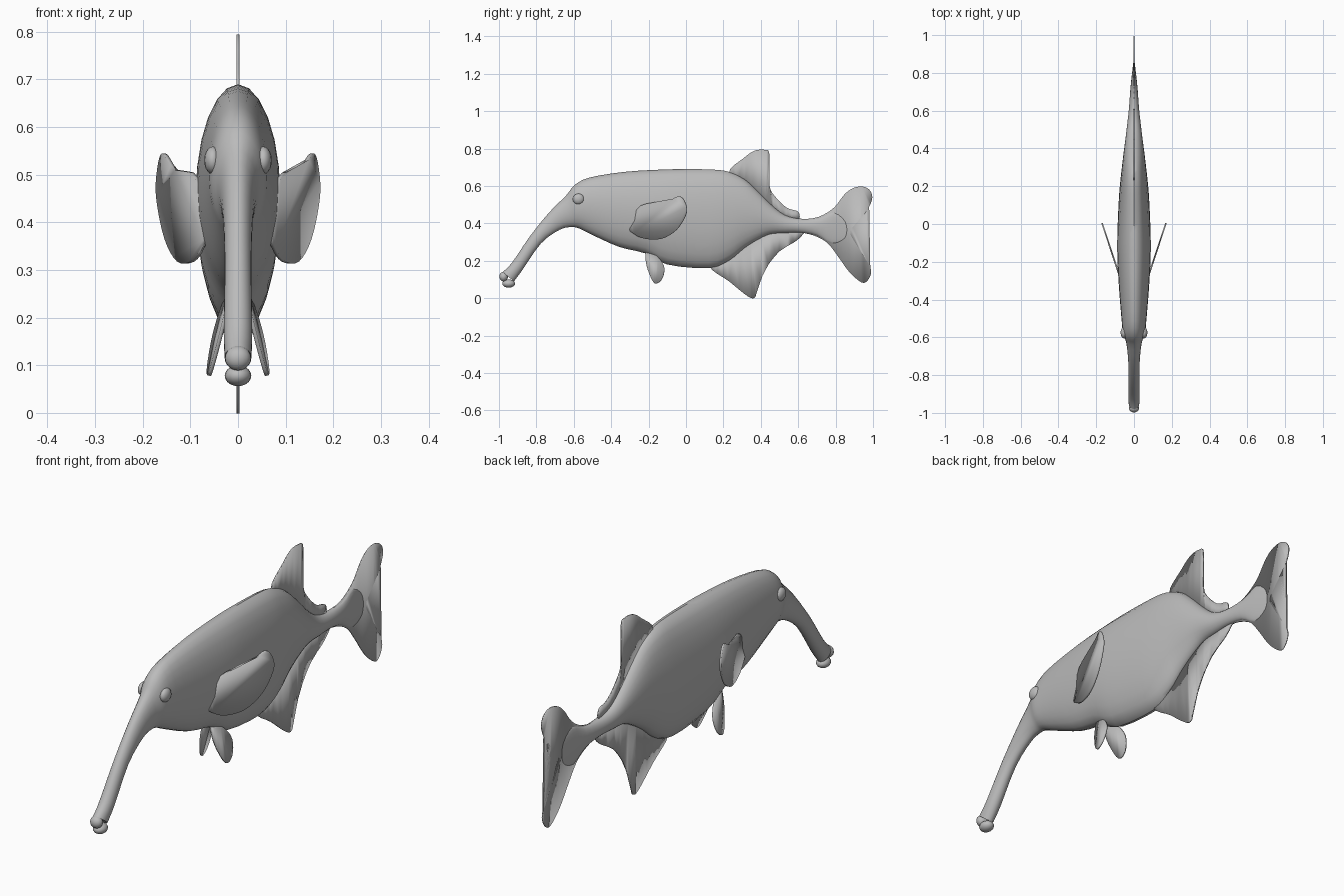
import bpy
import bmesh
from math import sin, cos, pi
from mathutils import Vector

default_cube = bpy.data.objects.get("Cube")
if default_cube:
    bpy.data.objects.remove(default_cube, do_unlink=True)

skin = bpy.data.materials.new("grey_skin")
skin.use_nodes = True
skin.diffuse_color = (0.5, 0.5, 0.5, 1)
skin.node_tree.nodes["Principled BSDF"].inputs["Base Color"].default_value = skin.diffuse_color


def smooth_path(points, steps, closed):
    """Resample control points of any dimension with a Catmull-Rom spline."""
    points = [Vector(p) for p in points]
    count = len(points)
    result = []
    for i in range(count if closed else count - 1):
        if closed:
            a, b, c, d = (points[(i + k) % count] for k in (-1, 0, 1, 2))
        else:
            a, b, c, d = (points[min(max(i + k, 0), count - 1)] for k in (-1, 0, 1, 2))
        for s in range(steps):
            t = s / steps
            result.append(b + (c - a) * (t / 2)
                          + (a * 2 - b * 5 + c * 4 - d) * (t * t / 2)
                          + (b * 3 - a - c * 3 + d) * (t ** 3 / 2))
    if not closed:
        result.append(points[-1])
    return result


def finish(name, bm, angle=0.7):
    bmesh.ops.recalc_face_normals(bm, faces=bm.faces)
    mesh = bpy.data.meshes.new(name)
    bm.to_mesh(mesh)
    bm.free()
    mesh.materials.append(skin)
    obj = bpy.data.objects.new(name, mesh)
    bpy.context.collection.objects.link(obj)
    bpy.ops.object.select_all(action='DESELECT')
    obj.select_set(True)
    bpy.context.view_layer.objects.active = obj
    bpy.ops.object.shade_smooth_by_angle(angle=angle)
    return obj


def loft_body(name, backs, bellies, widths, sides=24):
    """Elliptical rings, each spanning from a back point to a belly point."""
    tops = smooth_path([(y, z, w) for (y, z), w in zip(backs, widths)], 3, False)
    bottoms = smooth_path([(y, z, 0) for y, z in bellies], 3, False)
    bm = bmesh.new()
    rings = []
    for top, bottom in zip(tops, bottoms):
        middle = (top + bottom) / 2
        half = (top - bottom) / 2
        ring = []
        for i in range(sides):
            a = 2 * pi * i / sides
            ring.append(bm.verts.new((top.z * sin(a),
                                      middle.x + half.x * cos(a),
                                      middle.y + half.y * cos(a))))
        rings.append(ring)
    for one, two in zip(rings, rings[1:]):
        for i in range(sides):
            j = (i + 1) % sides
            bm.faces.new((one[i], one[j], two[j], two[i]))
    bm.faces.new(rings[0])
    bm.faces.new(rings[-1])
    return finish(name, bm)


def make_fin(name, outline, place=lambda y, z: 0.0, thickness=0.006):
    """Thin plate with a smooth outline; place gives x for each (y, z)."""
    bm = bmesh.new()
    verts = [bm.verts.new((place(p.x, p.y), p.x, p.y))
             for p in smooth_path(outline, 4, True)]
    bm.faces.new(verts)
    bmesh.ops.triangulate(bm, faces=bm.faces[:])
    obj = finish(name, bm)
    solid = obj.modifiers.new("thickness", 'SOLIDIFY')
    solid.thickness = thickness
    solid.offset = 0
    return obj


def make_ball(name, centre, scale):
    bm = bmesh.new()
    bmesh.ops.create_uvsphere(bm, u_segments=16, v_segments=10, radius=1)
    bmesh.ops.scale(bm, vec=scale, verts=bm.verts)
    bmesh.ops.translate(bm, vec=centre, verts=bm.verts)
    return finish(name, bm, angle=1)


# Body with long drooping snout, running from mouth to tail root
back = [(-.98, .14), (-.93, .19), (-.835, .33), (-.73, .46), (-.64, .55),
        (-.595, .605), (-.515, .645), (-.33, .675), (-.14, .687), (0, .69),
        (.15, .687), (.23, .675), (.31, .638), (.376, .58), (.456, .5),
        (.526, .446), (.606, .425), (.71, .43), (.79, .46), (.86, .42)]
belly = [(-.92, .09), (-.875, .15), (-.775, .293), (-.675, .366), (-.61, .38),
         (-.57, .372), (-.515, .345), (-.36, .275), (-.22, .24), (-.1, .18),
         (.12, .16), (.23, .2), (.31, .265), (.38, .31), (.45, .342),
         (.53, .348), (.61, .35), (.7, .335), (.78, .29), (.86, .31)]
half_widths = [.028, .03, .028, .032, .042, .058, .065, .079, .088, .088,
               .08, .072, .063, .055, .045, .036, .027, .02, .012, .003]
loft_body("body", back, belly, half_widths)

# Lips at the end of the snout
make_ball("upper_lip", (0, -.975, .115), (.027, .023, .026))
make_ball("lower_lip", (0, -.948, .078), (.028, .034, .022))

# Fins on the centre line
make_fin("tail_fin", [
    (.6, .41), (.71, .435), (.79, .483), (.846, .553), (.89, .587), (.94, .597),
    (.98, .58), (.996, .537), (.97, .472), (.916, .408), (.878, .355),
    (.905, .296), (.97, .195), (.99, .14), (.97, .093), (.937, .085),
    (.873, .14), (.81, .227), (.755, .296), (.686, .334), (.6, .36)])
make_fin("dorsal_fin", [
    (.23, .67), (.31, .75), (.366, .788), (.42, .793), (.446, .77),
    (.446, .606), (.478, .542), (.54, .483), (.6, .462), (.597, .42),
    (.5, .44), (.35, .58)])
make_fin("anal_fin", [
    (.13, .17), (.23, .09), (.33, .01), (.366, .002), (.38, .035),
    (.424, .152), (.5, .25), (.58, .3), (.62, .335), (.62, .36), (.45, .36),
    (.25, .24)])

# Paired fins and eyes
pectoral = [(-.3, .38), (-.243, .494), (-.115, .51), (-.035, .545), (0, .5),
            (0, .446), (-.05, .366), (-.13, .318), (-.22, .318), (-.28, .345)]
pelvic = [(-.21, .25), (-.215, .2), (-.2, .14), (-.168, .08), (-.13, .1),
          (-.116, .163), (-.15, .22)]
for side, sign in (("left", 1), ("right", -1)):
    make_fin(side + "_pectoral_fin", pectoral,
             lambda y, z: sign * (.085 + (y + .25) * .33), .008)
    make_fin(side + "_pelvic_fin", pelvic,
             lambda y, z: sign * (.034 + (.2 - z) * .21 + (y + .17) * .15), .008)
    make_ball(side + "_eye", (sign * .053, -.575, .53), (.018, .031, .029))
